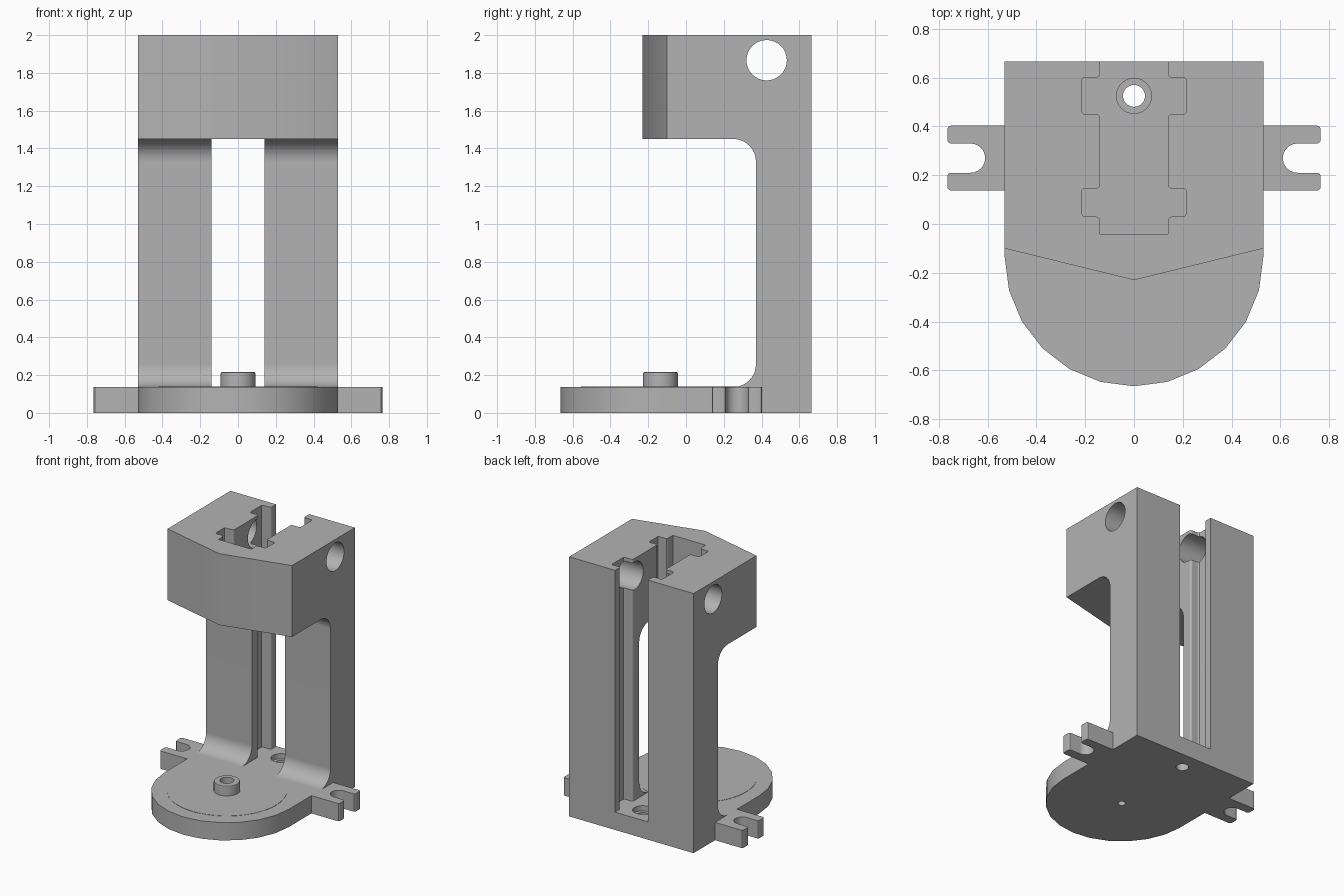
import bpy, bmesh
from math import cos, sin, radians
from mathutils import Matrix, Vector

if "Cube" in bpy.data.objects:
    bpy.data.objects.remove(bpy.data.objects["Cube"])

grey = bpy.data.materials.new("plain grey")
grey.use_nodes = True
grey.diffuse_color = (0.45, 0.45, 0.45, 1)
grey.node_tree.nodes["Principled BSDF"].inputs["Base Color"].default_value = (0.45, 0.45, 0.45, 1)

HALF = 0.53       # half width of the body, radius of the round plate
BACK = 0.665
PLATE = 0.137     # plate thickness
HUB_Y = -0.135    # centre of the round plate


def arc(cx, cy, r, start, end, steps):
    angles = [radians(start + (end - start) * i / steps) for i in range(steps + 1)]
    return [(cx + r * cos(a), cy + r * sin(a)) for a in angles]


def finish(name, bm):
    bmesh.ops.recalc_face_normals(bm, faces=bm.faces)
    mesh = bpy.data.meshes.new(name)
    bm.to_mesh(mesh)
    bm.free()
    mesh.materials.append(grey)
    obj = bpy.data.objects.new(name, mesh)
    bpy.context.collection.objects.link(obj)
    return obj


def prism(name, pts, lo, hi, side=False, round_if=None, radius=0.015):
    """Extrude an outline along z, or a side profile (y, z) along x."""
    bm = bmesh.new()
    place = (lambda p, h: (h, p[0], p[1])) if side else (lambda p, h: (p[0], p[1], h))
    face = bm.faces.new([bm.verts.new(place(p, lo)) for p in pts])
    new = bmesh.ops.extrude_face_region(bm, geom=[face])["geom"]
    step = Vector((hi - lo, 0, 0) if side else (0, 0, hi - lo))
    bmesh.ops.translate(bm, vec=step, verts=[v for v in new if isinstance(v, bmesh.types.BMVert)])
    if round_if:
        edges = [e for e in bm.edges
                 if abs(e.verts[0].co.z - e.verts[1].co.z) > 0.05 and round_if(e.verts[0].co)]
        bmesh.ops.bevel(bm, geom=edges, offset=radius, segments=3, profile=0.5, affect='EDGES')
    return finish(name, bm)


def cylinder(name, r, x, y, lo, hi, sides=32, r_top=None):
    bm = bmesh.new()
    bmesh.ops.create_cone(bm, cap_ends=True, segments=sides, radius1=r,
                          radius2=r if r_top is None else r_top, depth=hi - lo,
                          matrix=Matrix.Translation((x, y, (lo + hi) / 2)))
    return finish(name, bm)


def combine(target, tool, operation):
    mod = target.modifiers.new(operation, 'BOOLEAN')
    mod.operation = operation
    mod.solver = 'EXACT'
    mod.object = tool
    bpy.context.view_layer.objects.active = target
    bpy.ops.object.modifier_apply(modifier=mod.name)
    bpy.data.objects.remove(tool)


def mirrored(half):
    return half + [(-x, y) for x, y in reversed(half)]


# Column and overhanging head, with filleted inner corners
profile = [(0.25, 0), (BACK, 0), (BACK, 2), (-0.3, 2), (-0.3, 1.45)]
profile += arc(0.25, 1.33, 0.12, 90, 0, 12) + arc(0.25, PLATE + 0.12, 0.12, 0, -90, 12)
frame = prism("stand", profile, -HALF, HALF, side=True)

# Pointed front of the head
nose = [(0, -0.23), (0.6, -0.083), (0.6, -0.5), (-0.6, -0.5), (-0.6, -0.083)]
combine(frame, prism("nose_cutter", nose, 1.3, 2.2), 'DIFFERENCE')

# Vertical channel with two pairs of side grooves
groove = [(0.14, -0.04)]
for near, far in ((0.03, 0.145), (0.45, 0.6)):
    groove += [(0.14, near), (0.215, near), (0.215, far), (0.14, far)]
groove.append((0.14, 0.8))
combine(frame, prism("channel_cutter", mirrored(groove), -0.2, 2.2,
                     round_if=lambda c: 0 < c.y < 0.7), 'DIFFERENCE')

# Cross hole through the head
cross = prism("cross_hole_cutter", arc(0.427, 1.867, 0.107, 0, 348.75, 31), -0.7, 0.7, side=True)
combine(frame, cross, 'DIFFERENCE')

# Base plate: round front, square back and slotted mounting ears
half = arc(0, HUB_Y, HALF, -90, 0, 6)[1:]
half += [(HALF, 0.137), (0.765, 0.137), (0.765, 0.21)]
half += arc(0.67, 0.27, 0.06, 270, 90, 12)
half += [(0.765, 0.33), (0.765, 0.403), (HALF, 0.403), (HALF, BACK)]
outline = [(0, HUB_Y - HALF)] + mirrored(half)
plate = prism("base_plate", outline, 0, PLATE, round_if=lambda c: abs(c.x) > 0.76)
combine(frame, plate, 'UNION')

# Faint raised disc and the hub with a chamfered rim
combine(frame, cylinder("turning_disc", 0.42, 0, HUB_Y, 0.1, PLATE + 0.002, 48), 'UNION')
hub = cylinder("hub", 0.092, 0, HUB_Y, 0.1, 0.217)
bm = bmesh.new()
bm.from_mesh(hub.data)
rim = [e for e in bm.edges if all(v.co.z > 0.2 for v in e.verts)]
bmesh.ops.bevel(bm, geom=rim, offset=0.01, segments=2, profile=0.5, affect='EDGES')
bm.to_mesh(hub.data)
bm.free()
combine(frame, hub, 'UNION')

# Screw holes: hub bore and countersunk hole in the channel floor
for y, bore, sink, depth, top in ((HUB_Y, 0.027, 0.05, 0.05, 0.217), (0.525, 0.045, 0.072, 0.04, PLATE)):
    combine(frame, cylinder("bore_cutter", bore, 0, y, -0.1, 0.3), 'DIFFERENCE')
    combine(frame, cylinder("sink_cutter", sink, 0, y, top - depth, top + 0.05), 'DIFFERENCE')

# Smooth curved walls, keep flats crisp
bpy.ops.object.select_all(action='DESELECT')
frame.select_set(True)
bpy.context.view_layer.objects.active = frame
bpy.ops.object.shade_smooth_by_angle(angle=radians(30))
weighted = frame.modifiers.new("even_shading", 'WEIGHTED_NORMAL')
weighted.keep_sharp = True
